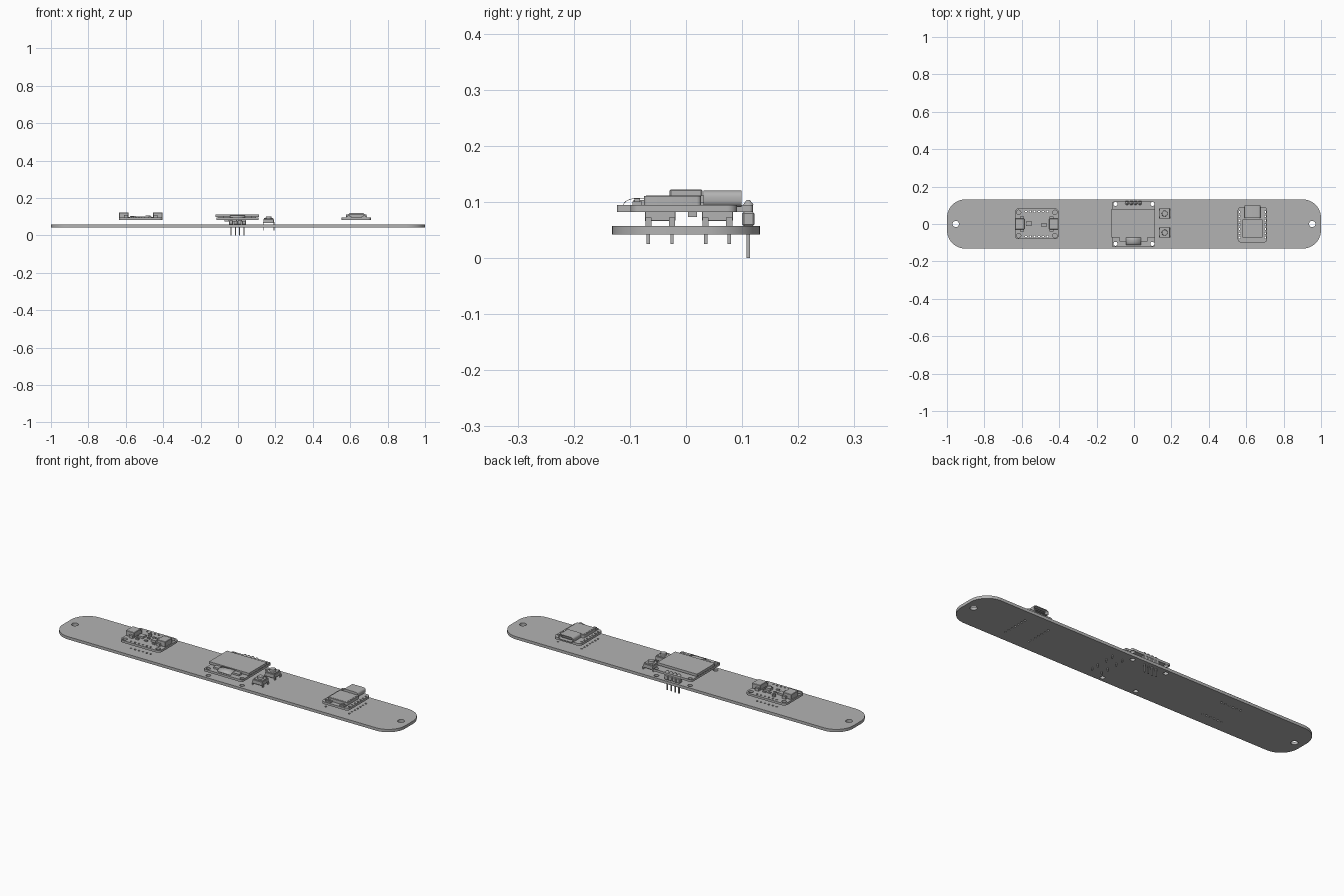
import bpy, bmesh, math
from mathutils import Matrix, Vector

cube = bpy.data.objects.get("Cube")
if cube:
    bpy.data.objects.remove(cube)

grey = bpy.data.materials.new("plain grey")
grey.use_nodes = True
grey.diffuse_color = (0.45, 0.45, 0.45, 1)
grey.node_tree.nodes["Principled BSDF"].inputs["Base Color"].default_value = grey.diffuse_color
made = []


def finish(name, bm):
    bmesh.ops.recalc_face_normals(bm, faces=bm.faces)
    mesh = bpy.data.meshes.new(name)
    bm.to_mesh(mesh)
    bm.free()
    mesh.materials.append(grey)
    obj = bpy.data.objects.new(name, mesh)
    bpy.context.collection.objects.link(obj)
    made.append(obj)
    return obj


def rounded(cx, cy, w, d, r, n=8):
    """Outline of a rounded rectangle."""
    pts = []
    for q, (sx, sy) in enumerate([(1, 1), (-1, 1), (-1, -1), (1, -1)]):
        for i in range(n + 1):
            a = (q + i / n) * math.pi / 2
            pts.append((cx + sx * (w / 2 - r) + r * math.cos(a),
                        cy + sy * (d / 2 - r) + r * math.sin(a)))
    return pts


def circle(x, y, r, n=16):
    return [(x + r * math.cos(math.tau * i / n), y + r * math.sin(math.tau * i / n)) for i in range(n)]


def plate(name, outline, z0, z1, holes=()):
    """Flat slab with round holes right through it."""
    bm = bmesh.new()
    for loop in [outline] + [circle(*h) for h in holes]:
        vs = [bm.verts.new((x, y, z0)) for x, y in loop]
        for a, b in zip(vs, vs[1:] + vs[:1]):
            bm.edges.new((a, b))
    bmesh.ops.triangle_fill(bm, edges=bm.edges, use_beauty=True)
    res = bmesh.ops.extrude_face_region(bm, geom=bm.faces[:])
    top = [v for v in res["geom"] if isinstance(v, bmesh.types.BMVert)]
    bmesh.ops.translate(bm, verts=top, vec=(0, 0, z1 - z0))
    return finish(name, bm)


def boxes(name, centres, size, z0, z1, bevel=0):
    """Equal boxes at several x, y centres."""
    bm = bmesh.new()
    for x, y in centres:
        bmesh.ops.create_cube(bm, size=1, matrix=Matrix.Translation((x, y, (z0 + z1) / 2))
                              @ Matrix.Diagonal((*size, z1 - z0, 1)))
    if bevel:
        bmesh.ops.bevel(bm, geom=bm.edges[:], offset=bevel, segments=1, affect='EDGES')
    return finish(name, bm)


def cones(name, centres, r0, r1, z0, z1):
    bm = bmesh.new()
    for x, y in centres:
        bmesh.ops.create_cone(bm, cap_ends=True, segments=20, radius1=r0, radius2=r1, depth=z1 - z0,
                              matrix=Matrix.Translation((x, y, (z0 + z1) / 2)))
    return finish(name, bm)


def row(start, step, n):
    return [start + step * i for i in range(n)]


def grid(xs, ys):
    return [(x, y) for x in xs for y in ys]


PITCH = 0.0228
BOARD_TOP, LOW, HIGH = 0.057, 0.082, 0.094

# Hole positions shared by the long board and the modules
pin_x = row(-0.037, PITCH, 4)
pin_y = 0.111
screen_mounts = grid((-0.099, 0.098), (0.107, -0.106))
sensor_pins = grid(row(-0.52 - 2.5 * PITCH, PITCH, 6), (-0.067, 0.067))
control_pins = grid((0.564, 0.702), row(-0.004 - 3 * PITCH, PITCH, 7))
button_y = (0.056, -0.046)

# Long base board
holes = [(-0.953, 0, 0.017), (0.953, 0, 0.017)]
holes += [(x, y, 0.012) for x, y in screen_mounts]
holes += [(x, y, 0.005) for x, y in sensor_pins + control_pins]
plate("base_board", rounded(0, 0, 2, 0.264, 0.1, 12), 0.042, BOARD_TOP, holes)

# Sensor module with end sockets and small parts
mounts = grid((-0.617, -0.423), (-0.062, 0.062))
plate("sensor_board", rounded(-0.52, 0.001, 0.235, 0.165, 0.022), LOW, HIGH,
      [(x, y, 0.012) for x, y in mounts] + [(x, y, 0.005) for x, y in sensor_pins])
for side, name in ((-1, "right"), (1, "left")):
    x = -0.52 + side * 0.091
    boxes(f"{name}_socket", [(x, 0)], (0.05, 0.058), HIGH, 0.122, 0.002)
    boxes(f"{name}_socket_tabs", grid([x - side * 0.012], (-0.034, 0.034)), (0.022, 0.01), HIGH, 0.108)
    boxes(f"{name}_socket_leads", grid([x - side * 0.028], row(-0.0135, 0.009, 4)),
          (0.012, 0.004), HIGH, 0.099)
boxes("sensor_chip", [(-0.562, 0.002)], (0.03, 0.028), HIGH, 0.104)
boxes("regulator_chip", [(-0.482, -0.006)], (0.026, 0.022), HIGH, 0.106)
boxes("sensor_small_parts",
      [(-0.535, 0.03), (-0.52, -0.025), (-0.505, 0.025), (-0.48, 0.03), (-0.565, -0.032),
       (-0.525, 0.005), (-0.47, -0.032), (-0.545, 0.045)], (0.016, 0.009), HIGH, 0.1)

# Screen module: circuit board, glass and folded ribbon
plate("screen_board", rounded(-0.003, -0.002, 0.226, 0.242, 0.006), LOW, HIGH,
      [(x, y, 0.011) for x, y in screen_mounts])
boxes("screen_glass", [(-0.003, 0.004)], (0.233, 0.15), 0.098, 0.111)
boxes("screen_pad", [(-0.003, 0.004)], (0.2, 0.13), HIGH, 0.098)
boxes("glass_ledge", [(-0.003, -0.082)], (0.15, 0.024), HIGH, 0.103)
bm = bmesh.new()
path = [(-0.07, 0.107)] + [(-0.085 - 0.027 * math.sin(a), 0.094 + 0.013 * math.cos(a))
                           for a in row(0, math.pi / 14, 8)]
sides = [[bm.verts.new((x, y, z)) for y, z in path] for x in (-0.043, 0.037)]
for i in range(len(path) - 1):
    bm.faces.new((sides[0][i], sides[1][i], sides[1][i + 1], sides[0][i + 1]))
ribbon = finish("ribbon", bm)
ribbon.modifiers.new("thickness", 'SOLIDIFY').thickness = 0.001
boxes("screen_back_parts", [(-0.06, 0.012), (-0.02, 0.012), (0.03, 0.012)], (0.022, 0.016), 0.073, LOW)

# Screen header with four long pins
pins = grid(pin_x, [pin_y])
boxes("header_block", pins, (0.0222, 0.022), BOARD_TOP, LOW, 0.003)
boxes("header_pins", pins, (0.006, 0.006), 0, 0.1)
cones("header_solder", pins, 0.01, 0.003, HIGH, 0.103)

# Two push buttons on legs
button_spots = grid([0.164], button_y)
boxes("button_bodies", button_spots, (0.055, 0.055), 0.066, 0.086, 0.001)
boxes("button_covers", button_spots, (0.05, 0.05), 0.086, 0.09)
cones("button_plungers", button_spots, 0.016, 0.015, 0.09, 0.101)
cones("button_rivets", [(0.164 + dx, y + dy) for y in button_y for dx in (-0.02, 0.02)
                        for dy in (-0.02, 0.02)], 0.004, 0.004, 0.09, 0.092)
legs = [(0.164 + dx, y + dy) for y in button_y for dx in (-0.029, 0.029) for dy in (-0.021, 0.021)]
boxes("button_leg_tops", legs, (0.004, 0.011), BOARD_TOP, 0.072)
boxes("button_leg_tips", legs, (0.004, 0.006), 0.025, BOARD_TOP)

# Controller module: board, shield, connector and tiny buttons
plate("controller_board", rounded(0.633, -0.004, 0.157, 0.19, 0.018), LOW, HIGH,
      [(x, y, 0.005) for x, y in control_pins])
plate("shield_can", rounded(0.633, -0.024, 0.11, 0.102, 0.008, 4), HIGH, 0.11)
boxes("shield_lid", [(0.633, -0.024)], (0.098, 0.09), 0.11, 0.111)
bm = bmesh.new()
shell = rounded(0.634, 0.1055, 0.086, 0.029, 0.012, 6)
ends = [[bm.verts.new((x, y, z)) for x, z in shell] for y in (0.099, 0.031)]
inner = [[bm.verts.new((x, y, z)) for x, z in rounded(0.634, 0.1055, 0.078, 0.022, 0.009, 6)]
         for y in (0.099, 0.045)]
for a, b in ((ends[1], ends[0]), (ends[0], inner[0]), (inner[0], inner[1])):
    for i in range(len(a)):
        j = (i + 1) % len(a)
        bm.faces.new((a[i], a[j], b[j], b[i]))
bm.faces.new(ends[1])
bm.faces.new(inner[1])
bmesh.ops.remove_doubles(bm, verts=bm.verts, dist=1e-5)
finish("connector_shell", bm)
boxes("connector_tongue", [(0.634, 0.068)], (0.056, 0.05), 0.103, 0.108)
boxes("tiny_buttons", grid((0.592, 0.675), [-0.087]), (0.028, 0.017), HIGH, 0.101)
boxes("tiny_button_caps", grid((0.592, 0.675), [-0.087]), (0.014, 0.01), 0.101, 0.106)

# Smooth the round walls, keep hard edges
bpy.ops.object.select_all(action='DESELECT')
for obj in made:
    obj.select_set(True)
bpy.context.view_layer.objects.active = made[0]
bpy.ops.object.shade_smooth_by_angle(angle=math.radians(30))
